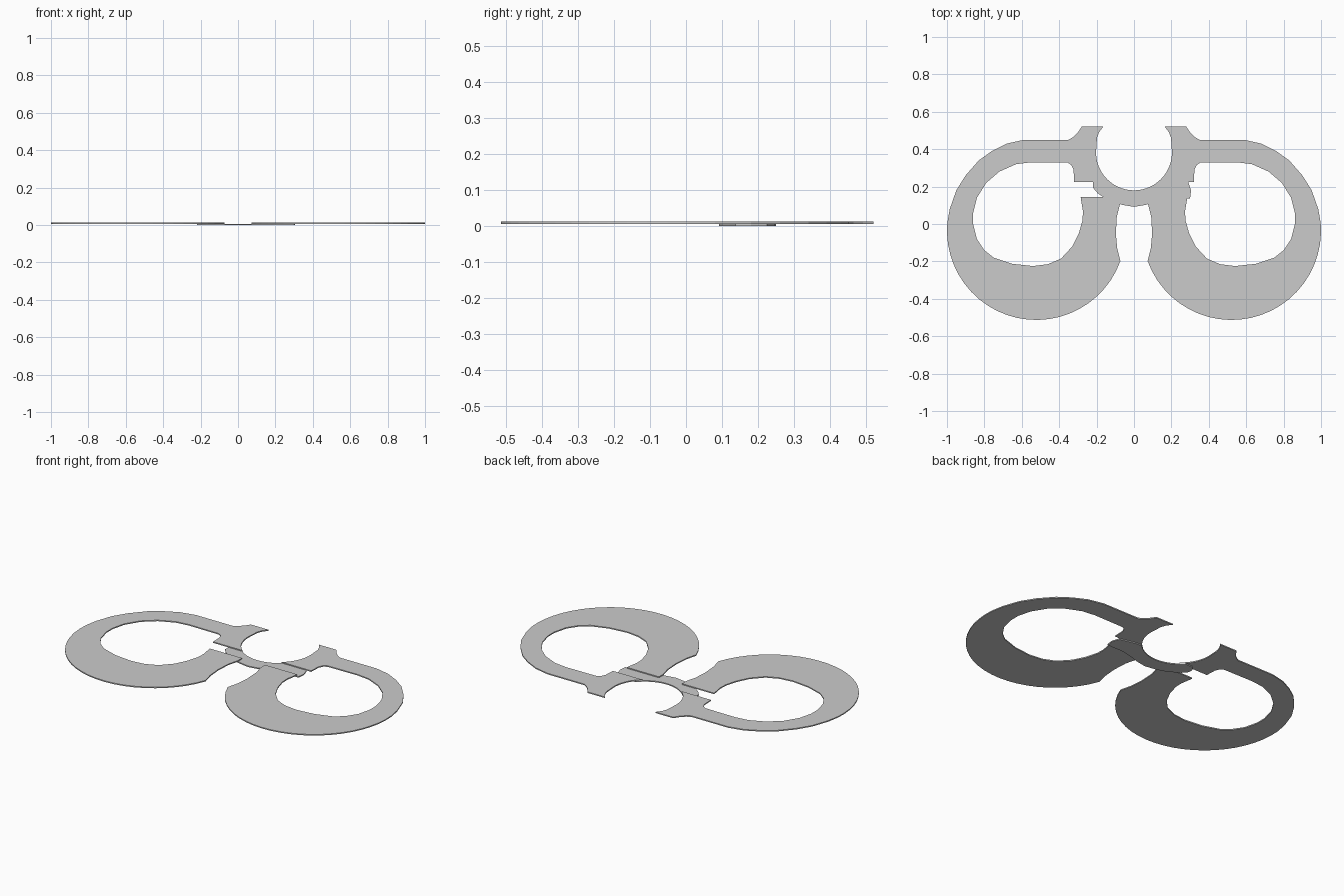
import bpy, bmesh
from math import sin, cos, radians


def arc(cx, cy, r, a0, a1, n):
    return [(cx + r * cos(radians(a0 + (a1 - a0) * i / n)),
             cy + r * sin(radians(a0 + (a1 - a0) * i / n))) for i in range(n + 1)]


def plate(name, outline, z0, z1):
    """Flat outline given thickness between two heights."""
    bm = bmesh.new()
    face = bm.faces.new([bm.verts.new((x, y, z0)) for x, y in outline])
    ext = bmesh.ops.extrude_face_region(bm, geom=[face])
    bmesh.ops.translate(bm, vec=(0, 0, z1 - z0),
                        verts=[v for v in ext["geom"] if isinstance(v, bmesh.types.BMVert)])
    bmesh.ops.recalc_face_normals(bm, faces=bm.faces)
    mesh = bpy.data.meshes.new(name)
    bm.to_mesh(mesh)
    bm.free()
    ob = bpy.data.objects.new(name, mesh)
    bpy.context.collection.objects.link(ob)
    return ob


# open ring: leg, outer arc, horn, neck curve, then back round the hole
leg = [(0.285, 0.145), (0.075, 0.145), (0.075, 0.105), (0.092, 0.04), (0.097, -0.05), (0.09, -0.13)]
outer = arc(0.522, -0.035, 0.478, 200, 365, 24)
shoulder = [(0.985, 0.08), (0.95, 0.18), (0.90, 0.26), (0.83, 0.34), (0.76, 0.39),
            (0.68, 0.43), (0.59, 0.45), (0.35, 0.45)]
horn = [(0.325, 0.465), (0.30, 0.49), (0.28, 0.52), (0.165, 0.52), (0.187, 0.49), (0.198, 0.46)]
neck = arc(0, 0.383, 0.203, 0, -51, 10)
hole = [(0.32, 0.225), (0.323, 0.29), (0.335, 0.315), (0.355, 0.328), (0.55, 0.33), (0.63, 0.32),
        (0.72, 0.28), (0.79, 0.22), (0.84, 0.14), (0.86, 0.06), (0.86, 0.0), (0.84, -0.08),
        (0.80, -0.14), (0.75, -0.18), (0.65, -0.213), (0.54, -0.225), (0.46, -0.215),
        (0.39, -0.185), (0.33, -0.12), (0.295, -0.05), (0.275, 0.02), (0.273, 0.07), (0.28, 0.11)]
ring = leg + outer + shoulder + horn + neck + hole
for side, s in (("right", 1), ("left", -1)):
    plate(side + "_open_ring", [(s * x, y) for x, y in ring], 0.006, 0.0125)

# collar joining both rings below, hugging the neck curve
collar = arc(0, 0.383, 0.203, -41, -139, 20) + [
    (-0.20, 0.247), (-0.22, 0.225), (-0.22, 0.195), (-0.195, 0.165), (-0.17, 0.148),
    (-0.12, 0.12), (-0.06, 0.102), (0.0, 0.092), (0.06, 0.102), (0.12, 0.12),
    (0.19, 0.137), (0.30, 0.137), (0.305, 0.18), (0.29, 0.225), (0.20, 0.247)]
plate("collar", collar, 0.0, 0.0065)
